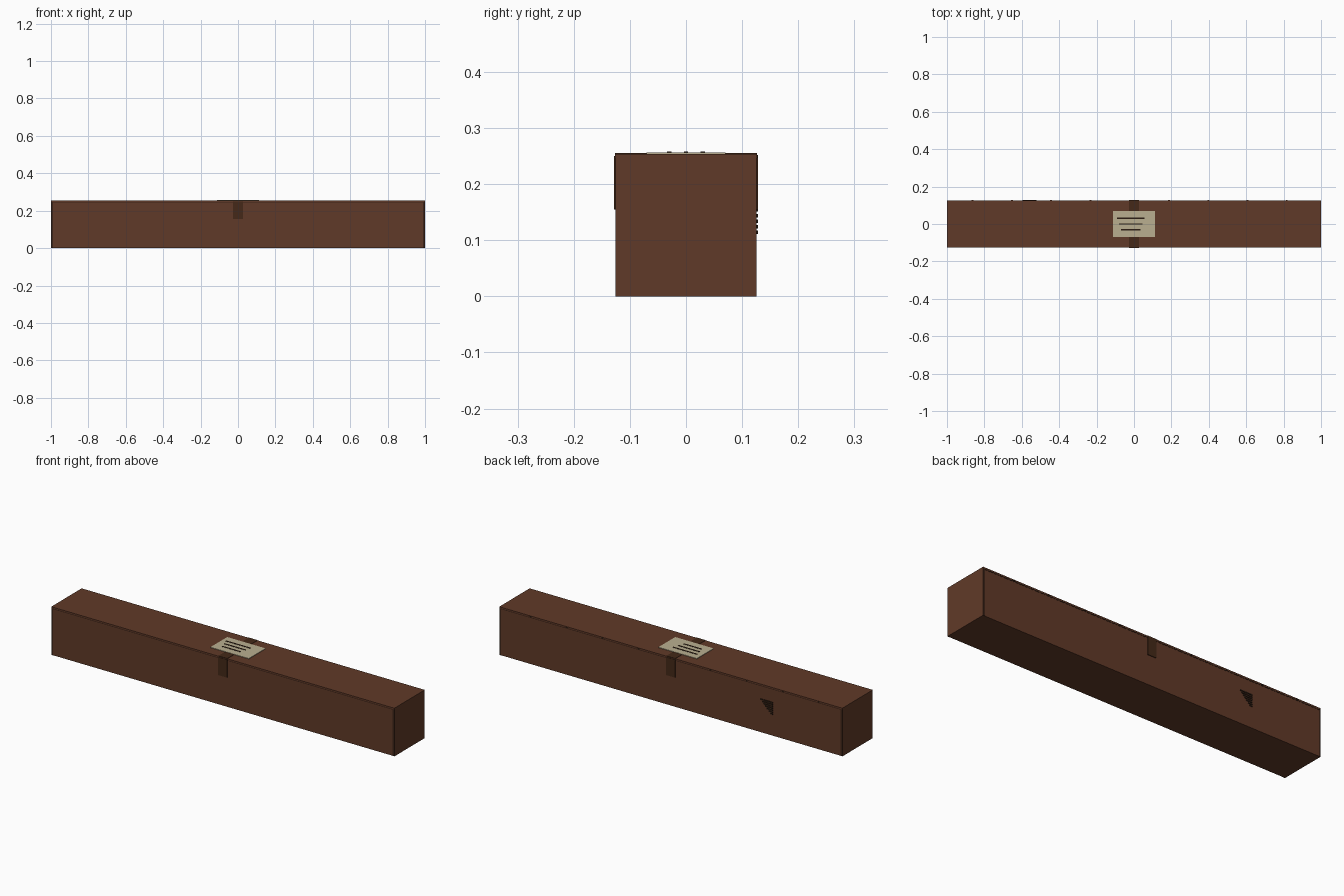
import bpy

if "Cube" in bpy.data.objects:
    bpy.data.objects.remove(bpy.data.objects["Cube"])


def material(name, rgb):
    m = bpy.data.materials.new(name)
    m.diffuse_color = (*rgb, 1)
    m.use_nodes = True
    m.node_tree.nodes["Principled BSDF"].inputs["Base Color"].default_value = m.diffuse_color
    return m


CARD = material("brown card", (0.118, 0.042, 0.021))
EDGE = material("dark card edge", (0.045, 0.017, 0.009))
TAPE = material("dark tape", (0.058, 0.022, 0.009))
PAPER = material("cream paper", (0.49, 0.43, 0.28))
INK = material("dark ink", (0.025, 0.012, 0.006))


def box(name, x, y, z, mat):
    """Box from (min, max) ranges on each axis."""
    bpy.ops.mesh.primitive_cube_add(
        size=1, location=[(a + b) / 2 for a, b in (x, y, z)])
    ob = bpy.context.object
    ob.name = name
    ob.scale = [b - a for a, b in (x, y, z)]
    bpy.ops.object.transform_apply(location=False, rotation=False, scale=True)
    ob.data.materials.append(mat)
    return ob


def side_plate(name, x, z, s, depth, mat):
    """Thin plate on the front (s=-1) or back (s=1) face."""
    ys = sorted((s * 0.1245, s * (0.125 + depth)))
    return box(name, x, ys, z, mat)


# Carton body and thin lid
box("carton_body", (-1, 1), (-0.125, 0.125), (0, 0.247), CARD)
box("carton_lid", (-1, 1), (-0.1265, 0.1265), (0.247, 0.254), CARD)

# Dark folds at the corners, and tape hanging down both long sides
for s, side in ((-1, "front"), (1, "back")):
    for e, end in ((-1, "left"), (1, "right")):
        xs = sorted((e * 0.99, e * 1.0))
        side_plate(f"{side}_{end}_fold", xs, (0, 0.247), s, 0.001, EDGE)
    side_plate(f"{side}_lid_seam", (-1, 1), (0.243, 0.2475), s, 0.001, EDGE)
    side_plate(f"{side}_tape", (-0.026, 0.026), (0.155, 0.25), s, 0.0035, TAPE)

# Tape across the top
box("top_tape", (-0.026, 0.026), (-0.1265, 0.1265), (0.2535, 0.2555), TAPE)

# Paper label with three printed lines
box("paper_label", (-0.112, 0.112), (-0.07, 0.07), (0.2535, 0.2568), PAPER)
for y, x0, x1 in ((0.03, -0.09, 0.055), (0, -0.08, 0.045), (-0.03, -0.07, 0.035)):
    box("label_line", (x0, x1), (y - 0.004, y + 0.004), (0.2565, 0.258), INK)

# Small stitches along the back top edge
for i in range(9):
    x = -0.863 + 0.21 * i
    side_plate("back_stitch", (x - 0.005, x + 0.005), (0.247, 0.252), 1, 0.003, INK)

# Stepped wedge mark of fine bars on the back
for i in range(7):
    z = 0.174 - 0.01 * i
    side_plate("wedge_bar", (-0.595, -0.522 - 0.0095 * i), (z - 0.003, z + 0.003),
               1, 0.003, INK)
